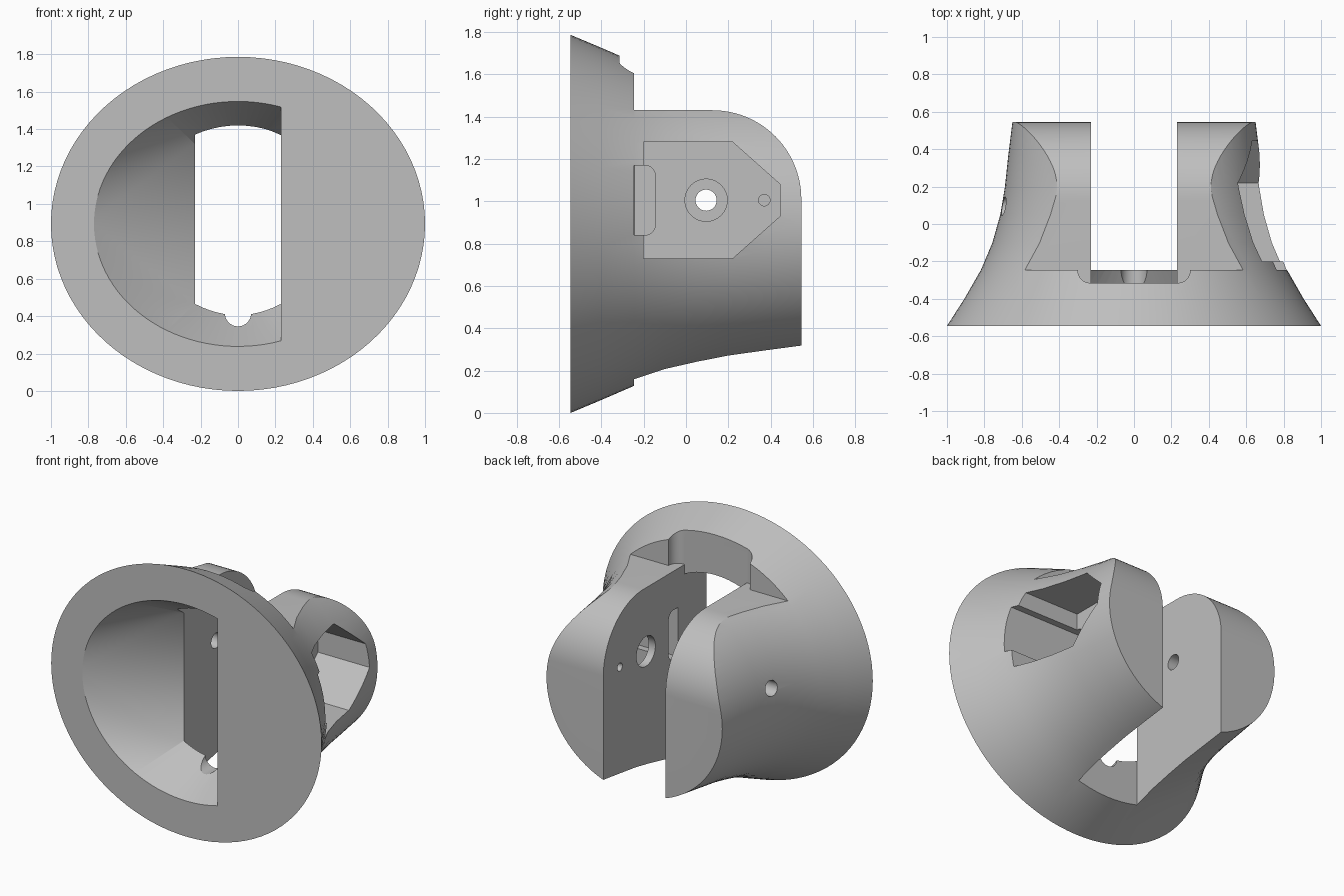
import bpy, bmesh, math
from mathutils import Vector

if "Cube" in bpy.data.objects:
    bpy.data.objects.remove(bpy.data.objects["Cube"], do_unlink=True)

MID = 0.893      # height of the housing axis
SLOT = 0.23      # half width of the centre slot
BACK = -0.245    # rear face of the flange

grey = bpy.data.materials.new("plain grey")
grey.use_nodes = True
COLOUR = (0.52, 0.52, 0.52, 1)
grey.diffuse_color = COLOUR
grey.node_tree.nodes["Principled BSDF"].inputs["Base Color"].default_value = COLOUR


def finish(name, bm):
    bmesh.ops.recalc_face_normals(bm, faces=bm.faces)
    mesh = bpy.data.meshes.new(name)
    bm.to_mesh(mesh)
    bm.free()
    mesh.materials.append(grey)
    obj = bpy.data.objects.new(name, mesh)
    bpy.context.collection.objects.link(obj)
    return obj


def arc(cx, cy, r, start, end, n=16):
    angles = [math.radians(start + (end - start) * i / n) for i in range(n + 1)]
    return [(cx + r * math.cos(a), cy + r * math.sin(a)) for a in angles]


def prism(name, profile, axis, lo, hi):
    """Extrude a 2D outline along the given axis."""
    place = {"x": lambda u, v, t: (t, u, v),
             "y": lambda u, v, t: (u, t, v),
             "z": lambda u, v, t: (u, v, t)}[axis]
    bm = bmesh.new()
    ends = [[bm.verts.new(place(u, v, t)) for u, v in profile] for t in (lo, hi)]
    for ring in ends:
        bm.faces.new(ring)
    n = len(profile)
    for i in range(n):
        j = (i + 1) % n
        bm.faces.new((ends[0][i], ends[0][j], ends[1][j], ends[1][i]))
    return finish(name, bm)


def rect(u0, u1, v0, v1):
    return [(u0, v0), (u1, v0), (u1, v1), (u0, v1)]


def circle(u, v, r):
    return arc(u, v, r, 0, 348.75, 31)


def cut(target, cutter):
    cutter.hide_render = True
    mod = target.modifiers.new("cut", "BOOLEAN")
    mod.operation = "DIFFERENCE"
    mod.solver = "EXACT"
    mod.object = cutter
    bpy.context.view_layer.objects.active = target
    bpy.ops.object.modifier_apply(modifier=mod.name)
    bpy.data.objects.remove(cutter, do_unlink=True)


# Flared oval housing: (y, half width, half height)
STATIONS = [(-0.545, 1.0, 0.893), (-0.4, 0.907, 0.832), (-0.245, 0.818, 0.765),
            (-0.1, 0.757, 0.72), (0.05, 0.715, 0.688), (0.2, 0.69, 0.66),
            (0.37, 0.672, 0.637), (0.545, 0.65, 0.615)]
N = 96
bm = bmesh.new()
rings = []
for y, rx, rz in STATIONS:
    rings.append([bm.verts.new((rx * c, y, MID + rz * s)) for c, s in circle(0, 0, 1)]
                 if N == 32 else
                 [bm.verts.new((rx * math.cos(math.tau * i / N), y,
                                MID + rz * math.sin(math.tau * i / N))) for i in range(N)])
for a, b in zip(rings, rings[1:]):
    for i in range(N):
        j = (i + 1) % N
        bm.faces.new((a[i], a[j], b[j], b[i]))
bm.faces.new(rings[0])
bm.faces.new(rings[-1])
housing = finish("housing", bm)

# Funnel from the oval mouth back to the slot, closed on the left side
bm = bmesh.new()
limit = math.degrees(math.acos(SLOT / 0.77))
for c, s in arc(0, 0, 1, limit, 360 - limit, 64):
    for y in (-0.6, -0.545):
        bm.verts.new((0.77 * c, y, MID + 0.655 * s))
for i in range(13):
    x = SLOT * (i / 6 - 1)
    half = 0.487 - 0.06 * (x / SLOT) ** 2
    for side in (-1, 1):
        bm.verts.new((x, BACK + 0.001, MID + side * half))
hull = bmesh.ops.convex_hull(bm, input=bm.verts)
loose = [v for v in bm.verts if not v.link_faces]
bmesh.ops.delete(bm, geom=loose, context="VERTS")
cut(housing, finish("funnel_cutter", bm))

# Centre slot between the two cheeks
cut(housing, prism("slot_cutter", rect(-SLOT, SLOT, BACK, 0.7), "z", -0.2, 2))

# Flat tops of the cheeks, rounded down to the back
crown = [(BACK, 1.43)] + arc(0.125, 1.01, 0.42, 90, 0, 24) + [(0.7, 1.01), (0.7, 2), (BACK, 2)]
cut(housing, prism("crown_cutter", crown, "x", -1.2, 1.2))

# Rounded notch in the upper rear of the flange
notch = ([(-0.3, -0.2)] + arc(-0.235, -0.25, 0.065, 180, 270, 8)
         + arc(0.235, -0.25, 0.065, 270, 360, 8) + [(0.3, -0.2)])
cut(housing, prism("notch_cutter", notch, "z", 1.43, 2))
cut(housing, prism("notch_opening_cutter", rect(-SLOT, SLOT, -0.315, -0.2), "z", 1.1, 1.6))

# Half-round groove in the funnel floor
cut(housing, prism("groove_cutter", circle(0, 0.415, 0.07), "y", -0.5, -0.2))

# Pointed pocket in the left cheek
pocket = [(-0.2, 0.73), (0.22, 0.73), (0.445, 0.93), (0.445, 1.08), (0.22, 1.28), (-0.2, 1.28)]
cut(housing, prism("pocket_cutter", pocket, "x", 0.28, 1.2))

# Tall opening and holes through the left cheek
opening = ([(BACK, 0.84)] + arc(-0.195, 0.89, 0.05, 270, 360, 8)
           + arc(-0.195, 1.12, 0.05, 0, 90, 8) + [(BACK, 1.17)])
cut(housing, prism("opening_cutter", opening, "x", 0.1, 1.2))
cut(housing, prism("large_hole_cutter", circle(0.095, 1.005, 0.1), "x", 0.1, 0.5))
cut(housing, prism("pin_hole_cutter", circle(0.37, 1.005, 0.027), "x", 0.1, 0.5))

# Axle hole through the right cheek
cut(housing, prism("axle_hole_cutter", circle(0.095, 1.005, 0.05), "x", -1.2, -0.1))

# Smooth shading with sharp cut edges
bpy.ops.object.select_all(action="DESELECT")
housing.select_set(True)
bpy.context.view_layer.objects.active = housing
bpy.ops.object.shade_smooth_by_angle(angle=math.radians(28))
